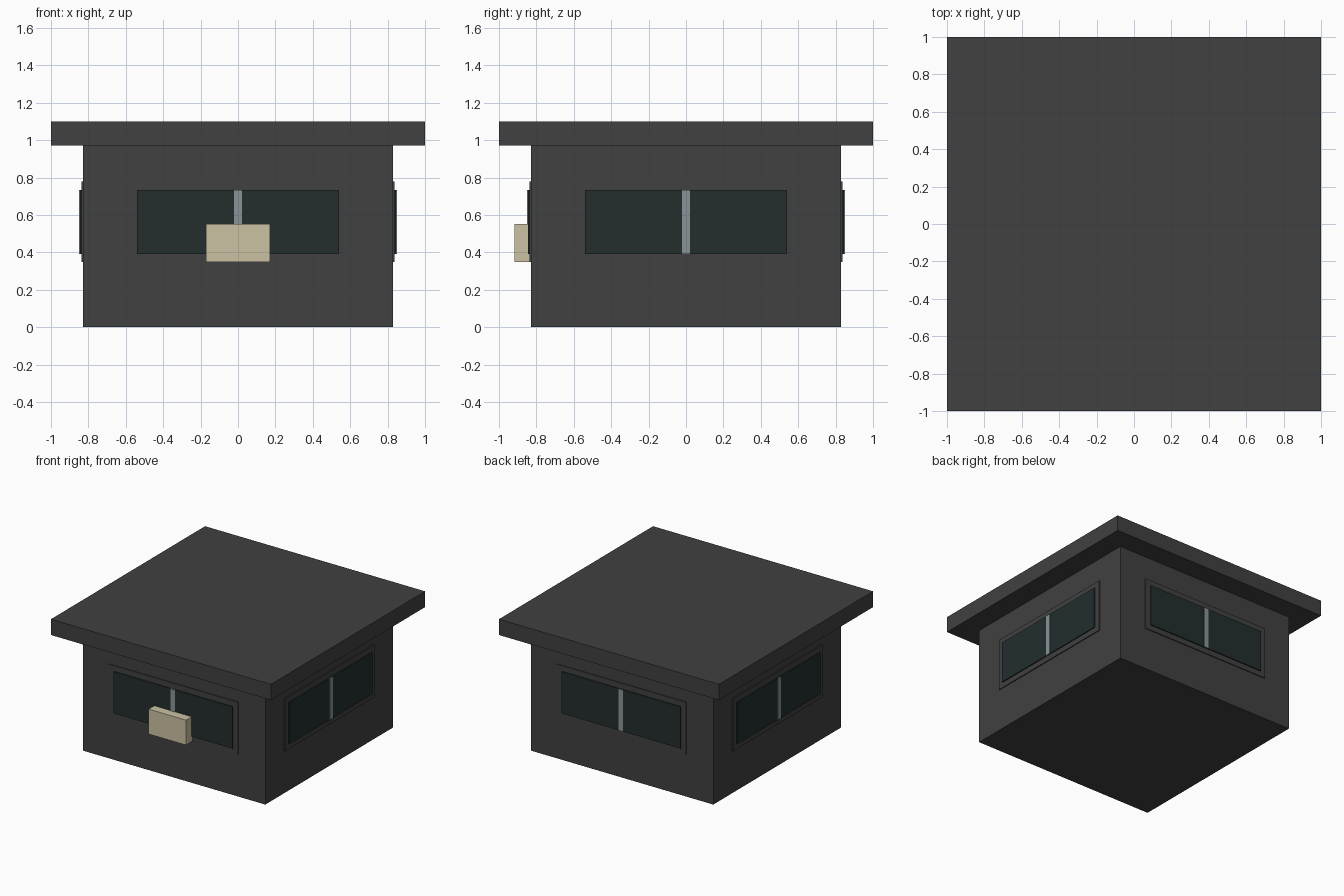
import bpy, math
from mathutils import Matrix

if "Cube" in bpy.data.objects:
    bpy.data.objects.remove(bpy.data.objects["Cube"])


def material(name, rgb):
    m = bpy.data.materials.new(name)
    m.diffuse_color = (*rgb, 1)
    m.use_nodes = True
    m.node_tree.nodes["Principled BSDF"].inputs["Base Color"].default_value = m.diffuse_color
    return m


CHARCOAL = material("charcoal", (0.052, 0.052, 0.052))
GLASS = material("dark_glass", (0.017, 0.027, 0.027))
STEEL = material("grey_metal", (0.25, 0.30, 0.31))
CREAM = material("cream", (0.60, 0.54, 0.37))


def box(name, mat, lo, hi, turn=0.0):
    """Box between two corners, turned about the vertical axis by `turn`."""
    bpy.ops.mesh.primitive_cube_add(size=1)
    ob = bpy.context.object
    ob.name = name
    size = [b - a for a, b in zip(lo, hi)]
    mid = [(a + b) / 2 for a, b in zip(lo, hi)]
    ob.data.transform(Matrix.Rotation(turn, 4, 'Z')
                      @ Matrix.Translation(mid)
                      @ Matrix.Diagonal((*size, 1)))
    ob.data.materials.append(mat)
    return ob


W = 0.828  # half width of the walls

# Main body and overhanging flat roof
box("walls", CHARCOAL, (-W, -W, 0), (W, W, 0.97))
box("roof", CHARCOAL, (-1, -1, 0.97), (1, 1, 1.10))

# One window per side: shallow frame, glass pane and centre divider
for i, side in enumerate(("front", "right", "back", "left")):
    a = i * math.pi / 2
    box(side + "_window_frame", CHARCOAL,
        (-0.586, -0.836, 0.347), (0.586, -W + 0.01, 0.778), a)
    box(side + "_window_glass", GLASS,
        (-0.54, -0.845, 0.39), (0.54, -W + 0.01, 0.732), a)
    box(side + "_window_divider", STEEL,
        (-0.021, -0.849, 0.39), (0.021, -W + 0.01, 0.732), a)

# Service box under the front window
box("counter_box", CREAM, (-0.17, -0.918, 0.347), (0.17, -W + 0.01, 0.552))
